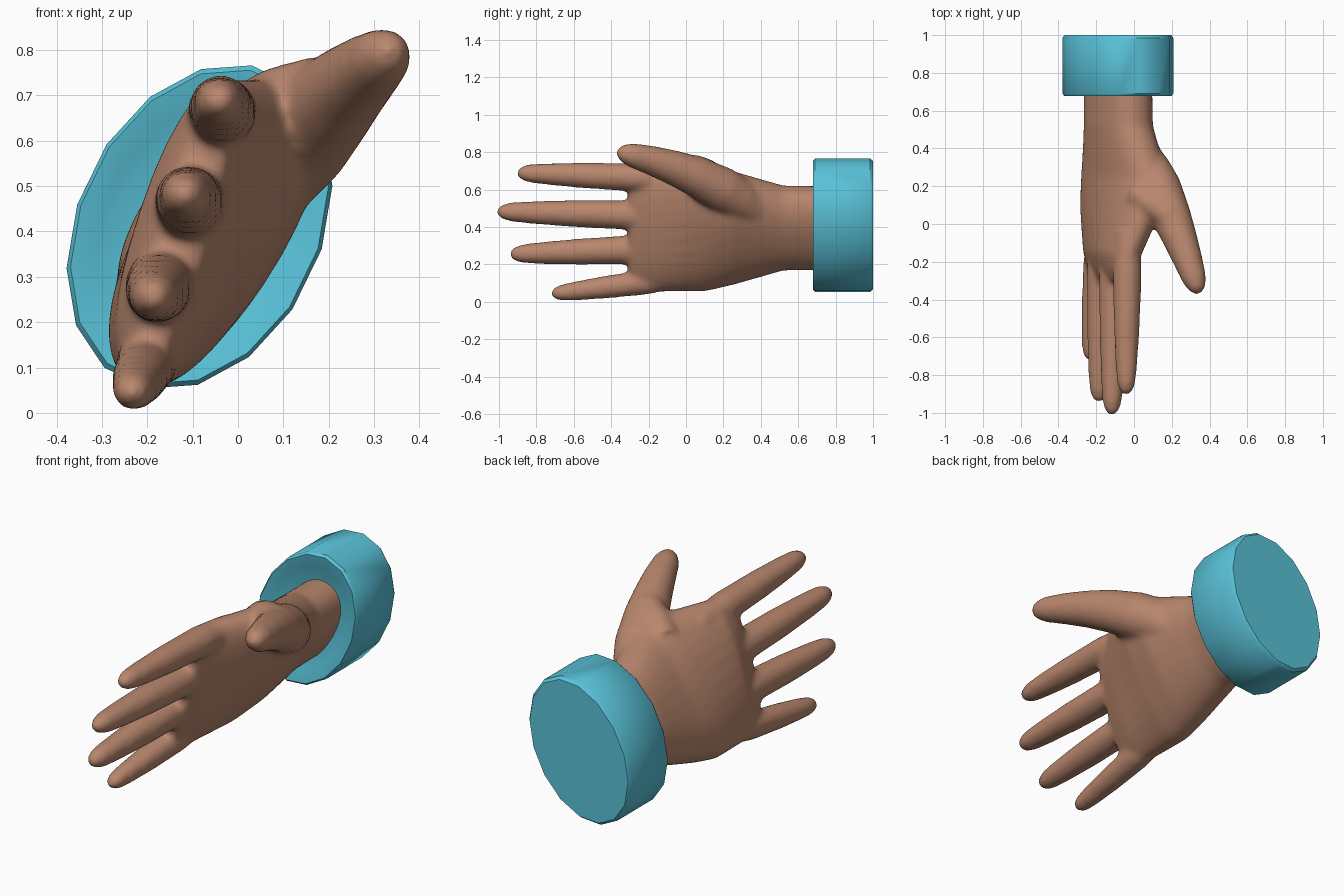
import bpy, bmesh, math
from mathutils import Vector

if "Cube" in bpy.data.objects:
    bpy.data.objects.remove(bpy.data.objects["Cube"])


def material(name, rgb):
    m = bpy.data.materials.new(name)
    m.diffuse_color = (*rgb, 1)
    m.use_nodes = True
    m.node_tree.nodes["Principled BSDF"].inputs["Base Color"].default_value = m.diffuse_color
    return m


skin = material("brown skin", (0.48, 0.24, 0.153))
teal = material("teal blue", (0.10, 0.54, 0.69))


def bridge(bm, rings):
    """Skin a list of equal-sized point rings and cap both ends."""
    vs = [[bm.verts.new(p) for p in r] for r in rings]
    n = len(vs[0])
    for a, b in zip(vs, vs[1:]):
        for i in range(n):
            bm.faces.new((a[i], a[(i + 1) % n], b[(i + 1) % n], b[i]))
    bm.faces.new(vs[0][::-1])
    bm.faces.new(vs[-1])


def oval(y, cx, cz, a, b, tilt, n=32, power=2.0):
    """Oval in the xz plane; the long axis leans from z towards +x."""
    t = math.radians(tilt)
    pts = []
    for i in range(n):
        ang = 2 * math.pi * (i + 0.5) / n
        c, s = math.cos(ang), math.sin(ang)
        u = a * math.copysign(abs(c) ** (2 / power), c)
        v = b * math.copysign(abs(s) ** (2 / power), s)
        pts.append((cx + u * math.sin(t) + v * math.cos(t), y,
                    cz + u * math.cos(t) - v * math.sin(t)))
    return pts


def digit(bm, base, bend, tip, radius, taper, n=16):
    """Round tapered tube along a bent path; taper holds (position, scale)."""
    p0, p1, p2 = Vector(base), Vector(bend), Vector(tip)
    rings = []
    for t, k in taper:
        centre = p0 * (1 - t) ** 2 + p1 * 2 * t * (1 - t) + p2 * t * t
        rot = ((p1 - p0) * (1 - t) + (p2 - p1) * t).to_track_quat('Z', 'Y')
        ring = []
        for i in range(n):
            ang = 2 * math.pi * i / n
            ring.append(centre + rot @ Vector((math.cos(ang), math.sin(ang), 0)) * radius * k)
        rings.append(ring)
    bridge(bm, rings)


def finish(bm, name, mat):
    bmesh.ops.recalc_face_normals(bm, faces=bm.faces)
    me = bpy.data.meshes.new(name)
    bm.to_mesh(me)
    bm.free()
    me.materials.append(mat)
    ob = bpy.data.objects.new(name, me)
    bpy.context.collection.objects.link(ob)
    bpy.ops.object.select_all(action='DESELECT')
    ob.select_set(True)
    bpy.context.view_layer.objects.active = ob
    return ob


# Wrist and palm: y, centre x, half length, half thickness, lean
bm = bmesh.new()
sections = [
    (0.80, -0.085, 0.242, 0.141, 31),
    (0.52, -0.083, 0.246, 0.144, 31),
    (0.25, -0.050, 0.342, 0.152, 32),
    (0.10, -0.065, 0.370, 0.148, 27),
    (-0.15, -0.112, 0.354, 0.116, 17),
    (-0.24, -0.118, 0.338, 0.084, 16),
    (-0.31, -0.120, 0.295, 0.052, 16),
]
bridge(bm, [oval(y, x, 0.395, a, b, lean, power=2.25) for y, x, a, b, lean in sections])

# Four fingers share one taper, rooted inside the palm
finger_taper = [(-0.35, 0.8), (0, 1), (0.45, 0.9), (0.75, 0.76),
                (0.9, 0.65), (0.97, 0.46), (1, 0.18)]
for base, tip, radius in (
    ((-0.035, -0.26, 0.665), (-0.042, -0.905, 0.69), 0.077),
    ((-0.105, -0.26, 0.463), (-0.117, -1.013, 0.483), 0.081),
    ((-0.172, -0.26, 0.28), (-0.187, -0.943, 0.255), 0.079),
    ((-0.203, -0.22, 0.105), (-0.235, -0.722, 0.042), 0.068),
):
    digit(bm, base, (Vector(base) + Vector(tip)) / 2, tip, radius, finger_taper)

# Thumb with its fleshy base, and the web of skin beside it
thumb_taper = [(0, 0.8), (0.15, 0.94), (0.3, 1), (0.5, 0.89), (0.65, 0.77),
               (0.8, 0.65), (0.92, 0.53), (0.975, 0.36), (1, 0.13)]
digit(bm, (0.03, 0.38, 0.48), (0.20, 0.09, 0.705), (0.345, -0.37, 0.803), 0.122, thumb_taper)
web_taper = [(0, 0.9), (0.5, 1), (1, 0.9)]
digit(bm, (0.0, 0.17, 0.645), (0.09, 0.11, 0.69), (0.19, 0.04, 0.72), 0.08, web_taper)

# Fuse everything into one smooth skin
hand = finish(bm, "hand", skin)
fuse = hand.modifiers.new("fuse", 'REMESH')
fuse.mode = 'VOXEL'
fuse.voxel_size = 0.012
fuse.use_smooth_shade = True
soft = hand.modifiers.new("soften", 'SMOOTH')
soft.factor = 0.5
soft.iterations = 20
for m in ("fuse", "soften"):
    bpy.ops.object.modifier_apply(modifier=m)
bpy.ops.object.shade_smooth()

# Sleeve cuff: 16-sided oval drum with eased edges
bm = bmesh.new()
profile = [(0.705, 0.66), (0.69, 0.78), (0.678, 0.97), (0.69, 1.0),
           (0.985, 1.0), (1.0, 0.965)]
bridge(bm, [oval(y, -0.085, 0.41, 0.378 * k, 0.269 * k, 26, n=16) for y, k in profile])
cuff = finish(bm, "sleeve_cuff", teal)
bpy.ops.object.shade_smooth_by_angle(angle=math.radians(38))
